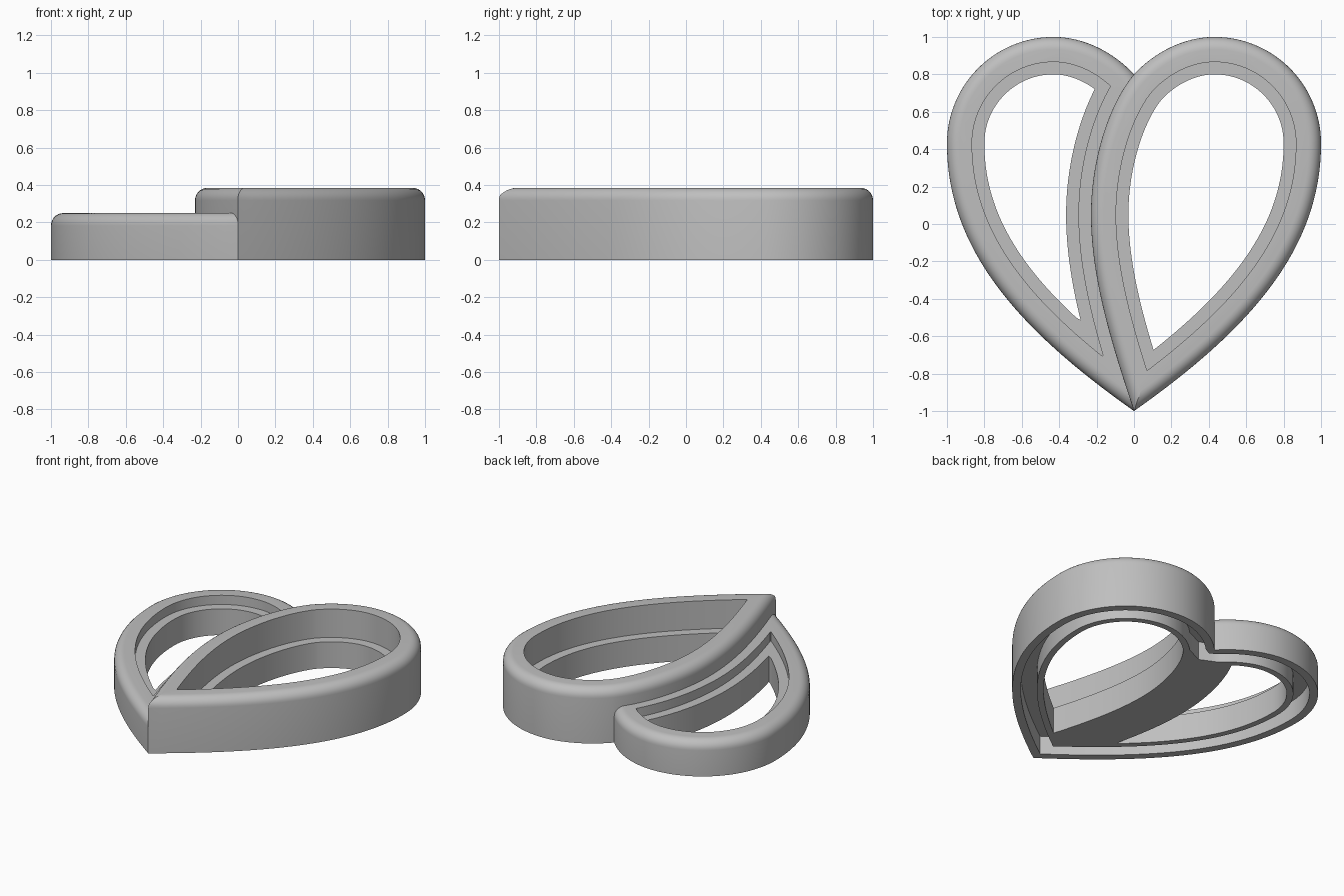
import bpy, bmesh, math
from mathutils import Vector
from mathutils.geometry import interpolate_bezier, intersect_line_line

cube = bpy.data.objects.get("Cube")
if cube:
    bpy.data.objects.remove(cube, do_unlink=True)

ROUND = 0.067                       # radius of the top edge
UPPER, LOWER = 0.134, 0.2           # insets of the opening above and below the ledge
RIM, RING = 0.055, 0.158            # insets of the channel's two sides
TALL, LOW, LEDGE, CHANNEL = 0.385, 0.25, 0.185, 0.13

grey = bpy.data.materials.new("plain_grey")
grey.use_nodes = True
grey.diffuse_color = (0.52, 0.52, 0.52, 1)
grey.node_tree.nodes["Principled BSDF"].inputs["Base Color"].default_value = (0.52, 0.52, 0.52, 1)


def trace(segments, steps=48):
    pts = []
    for seg in segments:
        pts += interpolate_bezier(*[Vector((x, y, 0)) for x, y in seg], steps + 1)[:-1]
    return pts


def mirrored(pts):
    """Mirror in x, keeping the tip first and the winding counter-clockwise."""
    flip = [Vector((-p.x, p.y, 0)) for p in pts]
    return flip[:1] + flip[:0:-1]


def offset(pts, d):
    """Move a counter-clockwise outline inward by d; the tip (index 0) is mitred."""
    n = len(pts)
    out = []
    for i, p in enumerate(pts):
        a = (p - pts[i - 1]).normalized()
        b = (pts[(i + 1) % n] - p).normalized()
        t = (a + b).normalized()
        out.append(p + Vector((-t.y, t.x, 0)) * d)
    if d <= 0:
        return out
    good = [min((q - p).length for p in pts) > d * 0.985 for q in out]
    first = good.index(True)
    last = n - 1 - good[::-1].index(True)
    hit = intersect_line_line(out[first], out[first + 1], out[last], out[last - 1])
    if hit:
        for i in list(range(first)) + list(range(last + 1, n)):
            out[i] = hit[0].copy()
    return out


def depth(q, pts):
    """Distance from the outline: positive inside, negative outside."""
    inside = False
    for a, b in zip(pts, pts[1:] + pts[:1]):
        if (a.y > q.y) != (b.y > q.y) and q.x < a.x + (q.y - a.y) * (b.x - a.x) / (b.y - a.y):
            inside = not inside
    near = min((q - p).length for p in pts)
    return near if inside else -near


def make_object(name, bm):
    bmesh.ops.remove_doubles(bm, verts=bm.verts, dist=0.0002)
    bmesh.ops.dissolve_degenerate(bm, edges=bm.edges, dist=0.0001)
    bmesh.ops.recalc_face_normals(bm, faces=bm.faces)
    mesh = bpy.data.meshes.new(name)
    bm.to_mesh(mesh)
    bm.free()
    mesh.materials.append(grey)
    ob = bpy.data.objects.new(name, mesh)
    bpy.context.collection.objects.link(ob)
    return ob


def loft(name, rings, closed=False):
    """Skin a list of (outline, height) rings, closed into a loop or capped."""
    bm = bmesh.new()
    loops = [[bm.verts.new((p.x, p.y, z)) for p in pts] for pts, z in rings]
    pairs = list(zip(loops, loops[1:]))
    if closed:
        pairs.append((loops[-1], loops[0]))
    else:
        bm.faces.new(loops[0])
        bm.faces.new(loops[-1])
    n = len(loops[0])
    for lo, hi in pairs:
        for i in range(n):
            j = (i + 1) % n
            bm.faces.new((lo[i], lo[j], hi[j], hi[i]))
    return make_object(name, bm)


def body(name, outline, height, steps=7):
    """Solid with a quarter-round top edge."""
    rings = [(outline, 0)]
    for i in range(steps + 1):
        a = math.pi / 2 * i / steps
        rings.append((offset(outline, ROUND * (1 - math.cos(a))), height - ROUND + ROUND * math.sin(a)))
    return loft(name, rings)


def cut(target, cutter):
    """Subtract the cutter, trying the second solver if the first leaves nothing."""
    cutter.hide_render = True
    bpy.context.view_layer.objects.active = target
    before = target.data.copy()
    for solver in ('EXACT', 'FLOAT'):
        mod = target.modifiers.new("cut", 'BOOLEAN')
        mod.operation, mod.solver, mod.object = 'DIFFERENCE', solver, cutter
        bpy.ops.object.modifier_apply(modifier=mod.name)
        if len(target.data.polygons):
            break
        target.data = before
    bpy.data.objects.remove(cutter, do_unlink=True)


# Outlines: outer lobe from tip to notch, then the inner sweep back to the tip
lobe = [((0, -1), (.61, -.57), (1, -.14), (1, .43)),
        ((1, .43), (1, .745), (.745, 1), (.43, 1)),
        ((.43, 1), (.27, 1), (.11, .92), (0, .8))]
inner = [((0, .8), (-.13, .65), (-.23, .35), (-.23, .05)),
         ((-.23, .05), (-.23, -.3), (-.11, -.67), (0, -1))]
leaf = trace(lobe + inner)
low_leaf = mirrored(leaf)
half = trace(lobe)
notch = Vector((0, .8, 0))
heart = half + [notch] + [Vector((-p.x, p.y, 0)) for p in half[:0:-1]]


def low_opening(inset):
    """Mirrored opening, stopped short of the tall frame's side."""
    gap = inset - ROUND
    outer = [p for p in offset(low_leaf, inset) if depth(p, leaf) < -gap]
    side = [p for p in offset(leaf, -gap) if depth(p, low_leaf) > inset]
    return outer + side[::-1]


# Solid bodies: the low one is a mirrored leaf that stops against the tall one
tall = body("tall_leaf_frame", leaf, TALL)
low = body("low_leaf_frame", low_leaf, LOW)
cut(low, loft("tall_cutter", [(leaf, -1), (leaf, 1)]))

# Stepped openings with a ledge, and the channel under the whole heart
rim, ring = offset(heart, RIM), offset(heart, RING)
for frame in (tall, low):
    for inset, bottom, top in ((UPPER, LEDGE, 0.6), (LOWER, -0.2, LEDGE + 0.02)):
        hole = offset(leaf, inset) if frame is tall else low_opening(inset)
        cut(frame, loft("opening_cutter", [(hole, bottom), (hole, top)]))
    cut(frame, loft("channel_cutter", [
        (rim, -0.1), (rim, CHANNEL), (ring, CHANNEL), (ring, -0.1)], closed=True))
    bpy.ops.object.select_all(action='DESELECT')
    frame.select_set(True)
    bpy.context.view_layer.objects.active = frame
    bpy.ops.object.shade_smooth_by_angle(angle=math.radians(30))
